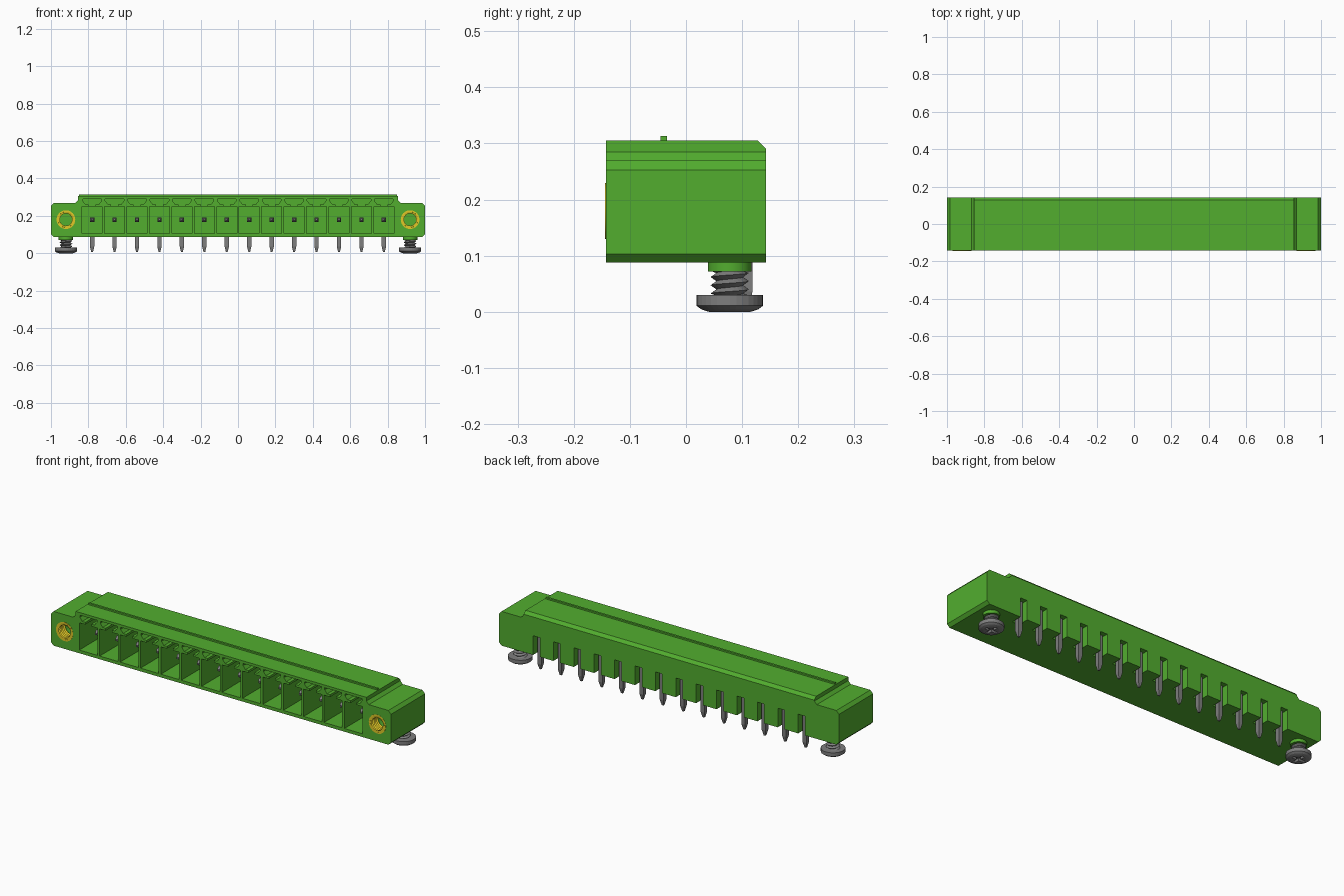
import bpy, bmesh, math
from mathutils import Matrix, Vector

cube = bpy.data.objects.get("Cube")
if cube:
    bpy.data.objects.remove(cube, do_unlink=True)


def material(name, rgb, metallic=0.0):
    m = bpy.data.materials.new(name)
    m.use_nodes = True
    m.diffuse_color = (*rgb, 1)
    m.node_tree.nodes["Principled BSDF"].inputs["Base Color"].default_value = (*rgb, 1)
    return m


GREEN = material("green plastic", (0.085, 0.42, 0.028))
STEEL = material("grey metal", (0.21, 0.21, 0.21))
GOLD = material("yellow brass", (0.75, 0.58, 0.02))

COUNT, PITCH = 14, 0.12
CELLS = [(i - (COUNT - 1) / 2) * PITCH for i in range(COUNT)]
FRONT, BACK = -0.143, 0.143
FLANGE_X, SCREW_Y, HOLE_Z = 0.92, 0.078, 0.18


def finish(name, bm, mat, smooth=False, recalc=True):
    if recalc:
        bmesh.ops.recalc_face_normals(bm, faces=bm.faces)
    me = bpy.data.meshes.new(name)
    bm.to_mesh(me)
    bm.free()
    me.materials.append(mat)
    ob = bpy.data.objects.new(name, me)
    bpy.context.collection.objects.link(ob)
    if smooth:
        bpy.ops.object.select_all(action='DESELECT')
        ob.select_set(True)
        bpy.context.view_layer.objects.active = ob
        bpy.ops.object.shade_smooth_by_angle(angle=math.radians(35))
    return ob


def box(bm, x0, x1, y0, y1, z0, z1):
    m = Matrix.Translation(((x0 + x1) / 2, (y0 + y1) / 2, (z0 + z1) / 2))
    bmesh.ops.create_cube(bm, size=1, matrix=m @ Matrix.Diagonal((x1 - x0, y1 - y0, z1 - z0, 1)))


def prism(bm, outline, start, along):
    """Extrude a closed outline of 3D points by a vector."""
    a = [bm.verts.new(Vector(p) + Vector(start)) for p in outline]
    b = [bm.verts.new(v.co + Vector(along)) for v in a]
    bm.faces.new(a)
    bm.faces.new(b[::-1])
    for i in range(len(a)):
        j = (i + 1) % len(a)
        bm.faces.new((a[i], b[i], b[j], a[j]))


def lathe(bm, profile, matrix, steps=32):
    """Spin a closed or axis-to-axis (radius, height) profile round local z."""
    vs = [bm.verts.new((r, 0, z)) for r, z in profile]
    es = [bm.edges.new(p) for p in zip(vs, vs[1:])]
    geom = bmesh.ops.spin(bm, geom=vs + es, cent=(0, 0, 0), axis=(0, 0, 1),
                          angle=2 * math.pi, steps=steps, use_duplicate=False)
    bmesh.ops.remove_doubles(bm, verts=bm.verts, dist=1e-5)
    bmesh.ops.transform(bm, matrix=matrix, verts=bm.verts)


def thread(bm, r_root, r_crest, length, turns, matrix, inside=False, steps=24):
    """Helical V thread surface along local z."""
    p = length / turns
    rows = [[bm.verts.new(matrix @ Vector((
        r * math.cos(a), r * math.sin(a),
        min(max(p * ((i - 2) / 2 + a / (2 * math.pi)), 0), length))))
        for a in [2 * math.pi * j / steps for j in range(steps + 1)]]
        for i in range(2 * turns + 4) for r in [r_crest if i % 2 else r_root]]
    for lo, hi in zip(rows, rows[1:]):
        for j in range(steps):
            f = (lo[j], lo[j + 1], hi[j + 1], hi[j])
            bm.faces.new(f[::-1] if inside else f)


def cut(target, bm, name):
    """Subtract the cutter mesh and bake the result."""
    cutter = finish(name, bm, target.data.materials[0])
    cutter.hide_render = True
    mod = target.modifiers.new("cut", 'BOOLEAN')
    mod.operation, mod.solver, mod.object = 'DIFFERENCE', 'EXACT', cutter
    dg = bpy.context.evaluated_depsgraph_get()
    me = bpy.data.meshes.new_from_object(target.evaluated_get(dg))
    target.modifiers.clear()
    target.data = me
    bpy.data.objects.remove(cutter, do_unlink=True)


# Housing: front silhouette pushed back through the whole depth
half = [(0.985, 0.088), (1.0, 0.103), (1.0, 0.253), (0.985, 0.27),
        (0.87, 0.27), (0.855, 0.285), (0.855, 0.305)]
outline = half + [(-x, z) for x, z in reversed(half)]
bm = bmesh.new()
prism(bm, [(x, 0, z) for x, z in outline], (0, FRONT, 0), (0, BACK - FRONT, 0))
housing = finish("housing", bm, GREEN)

# Sloping edge along the back of the raised top
bm = bmesh.new()
prism(bm, [(0, 0.128, 0.305), (0, 0.163, 0.27), (0, 0.163, 0.325), (0, 0.108, 0.325)],
      (-0.9, 0, 0), (1.8, 0, 0))
cut(housing, bm, "edge_cutter")

# Contact cells, open to the front
bm = bmesh.new()
for x in CELLS:
    box(bm, x - 0.0535, x + 0.0535, FRONT - 0.05, 0.045, 0.105, 0.25)
cut(housing, bm, "cell_cutter")

# Keyed coding grooves above the cells
key = [(0.018, 0.245), (0.018, 0.262), (0.036, 0.262), (0.05, 0.28), (0.05, 0.291)]
key += [(-x, z) for x, z in reversed(key)]
bm = bmesh.new()
for x in CELLS:
    prism(bm, [(x + u, 0, z) for u, z in key], (0, FRONT - 0.05, 0), (0, 0.13, 0))
cut(housing, bm, "groove_cutter")

# Pin slots in the back, and insert holes in the flanges
bm = bmesh.new()
for x in CELLS:
    box(bm, x - 0.02, x + 0.02, 0.085, BACK + 0.05, 0.05, 0.19)
for s in (-1, 1):
    m = Matrix.Translation((s * FLANGE_X, -0.1, HOLE_Z)) @ Matrix.Rotation(math.pi / 2, 4, 'X')
    bmesh.ops.create_cone(bm, cap_ends=True, segments=32, radius1=0.05, radius2=0.05,
                          depth=0.2, matrix=m)
cut(housing, bm, "slot_cutter")

# Thin rib along the top
bm = bmesh.new()
box(bm, -0.85, 0.85, -0.045, -0.034, 0.3, 0.313)
finish("top_rib", bm, GREEN)


def bar(bm, start, end, w, taper):
    """Square bar with a tapered tip at its end."""
    start, end = Vector(start), Vector(end)
    d = (end - start).normalized()
    u, v = Vector((1, 0, 0)), d.cross(Vector((1, 0, 0)))
    rings = [[bm.verts.new(c + (u * a + v * b) * k) for a, b in ((-1, -1), (1, -1), (1, 1), (-1, 1))]
             for c, k in ((start, w), (end - d * taper, w), (end, w * 0.4))]
    for p, q in zip(rings, rings[1:]):
        for i in range(4):
            bm.faces.new((p[i], p[(i + 1) % 4], q[(i + 1) % 4], q[i]))
    bm.faces.new(rings[0])
    bm.faces.new(rings[-1])


# Right-angled contact pins
for n, x in enumerate(CELLS, 1):
    bm = bmesh.new()
    bar(bm, (x, 0.107, HOLE_Z), (x, -0.08, HOLE_Z), 0.0115, 0.015)
    bar(bm, (x, 0.107, HOLE_Z + 0.0115), (x, 0.107, 0.006), 0.0115, 0.03)
    finish(f"contact_pin_{n}", bm, STEEL)

for s, side in ((-1, "right"), (1, "left")):
    # Brass threaded insert facing the front
    turn = Matrix.Translation((s * FLANGE_X, FRONT - 0.001, HOLE_Z)) @ Matrix.Rotation(-math.pi / 2, 4, 'X')
    bm = bmesh.new()
    lathe(bm, [(0.042, 0), (0.05, 0), (0.05, 0.055), (0.042, 0.055), (0.042, 0)], turn)
    finish(side + "_insert", bm, GOLD, True)
    bm = bmesh.new()
    thread(bm, 0.042, 0.033, 0.055, 5, turn, inside=True)
    finish(side + "_insert_thread", bm, GOLD, recalc=False)

    # Green collar under the flange
    base = Matrix.Translation((s * FLANGE_X, SCREW_Y, 0))
    bm = bmesh.new()
    lathe(bm, [(0, 0.072), (0.039, 0.072), (0.039, 0.09), (0, 0.09)], base)
    finish(side + "_collar", bm, GREEN, True)

    # Mounting screw: domed head with a cross recess, and its thread
    bm = bmesh.new()
    lathe(bm, [(0, 0), (0.037, 0.0), (0.05, 0.004), (0.0595, 0.011), (0.0595, 0.03), (0, 0.03)], base)
    head = finish(side + "_screw_head", bm, STEEL)
    arm, w = 0.034, 0.007
    cross = [(w, w), (w, arm), (-w, arm), (-w, w), (-arm, w), (-arm, -w),
             (-w, -w), (-w, -arm), (w, -arm), (w, -w), (arm, -w), (arm, w)]
    bm = bmesh.new()
    prism(bm, [(a, b, 0) for a, b in cross], (s * FLANGE_X, SCREW_Y, -0.02), (0, 0, 0.034))
    cut(head, bm, "cross_cutter")
    bm = bmesh.new()
    thread(bm, 0.024, 0.034, 0.044, 3, base @ Matrix.Translation((0, 0, 0.029)))
    finish(side + "_screw_thread", bm, STEEL, recalc=False)
